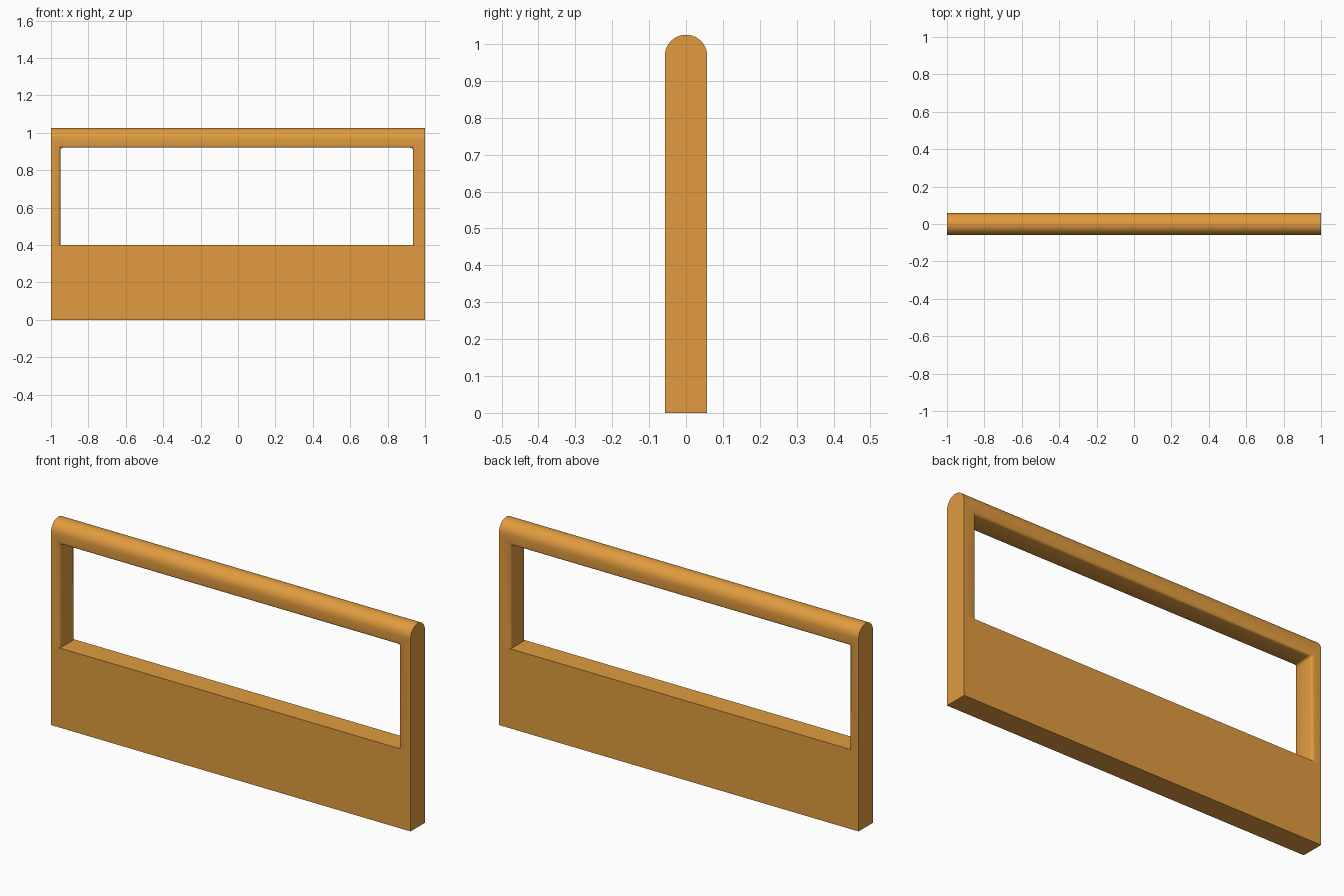
import bpy, bmesh
from math import sin, cos, pi, radians

if "Cube" in bpy.data.objects:
    bpy.data.objects.remove(bpy.data.objects["Cube"])

HALF_Y = 0.0575
PANEL_TOP = 0.4
RAIL_TOP, RAIL_BOTTOM = 1.025, 0.92

orange = bpy.data.materials.new("orange")
orange.diffuse_color = (0.75, 0.33, 0.05, 1)
orange.use_nodes = True
orange.node_tree.nodes["Principled BSDF"].inputs["Base Color"].default_value = orange.diffuse_color


def box(name, x0, x1, y0, y1, z0, z1):
    bpy.ops.mesh.primitive_cube_add(size=1, location=((x0 + x1) / 2, (y0 + y1) / 2, (z0 + z1) / 2))
    ob = bpy.context.object
    ob.name = name
    ob.scale = (x1 - x0, y1 - y0, z1 - z0)
    bpy.ops.object.transform_apply(location=True, rotation=False, scale=True)
    return ob


def finish(ob):
    ob.data.materials.clear()
    ob.data.materials.append(orange)
    bpy.ops.object.select_all(action='DESELECT')
    ob.select_set(True)
    bpy.context.view_layer.objects.active = ob
    bpy.ops.object.shade_smooth_by_angle(angle=radians(35))


# Lower solid panel
panel = box("lower_panel", -1, 1, -HALF_Y, HALF_Y, 0, PANEL_TOP)
finish(panel)

# Upper frame: round-topped slab, extruded along x
n = 20
profile = [(-HALF_Y, PANEL_TOP)]
for i in range(n + 1):
    a = pi - pi * i / n
    profile.append((HALF_Y * cos(a), RAIL_TOP - HALF_Y + HALF_Y * sin(a)))
profile.append((HALF_Y, PANEL_TOP))
bm = bmesh.new()
face = bm.faces.new([bm.verts.new((-1, y, z)) for y, z in profile])
ext = bmesh.ops.extrude_face_region(bm, geom=[face])
bmesh.ops.translate(bm, vec=(2, 0, 0), verts=[g for g in ext["geom"] if isinstance(g, bmesh.types.BMVert)])
bmesh.ops.recalc_face_normals(bm, faces=bm.faces)
mesh = bpy.data.meshes.new("handrail_frame")
bm.to_mesh(mesh)
bm.free()
frame = bpy.data.objects.new("handrail_frame", mesh)
bpy.context.collection.objects.link(frame)

# Window opening between the posts
cutter = box("window_cutter", -0.95, 0.935, -0.2, 0.2, 0.2, RAIL_BOTTOM)
cutter.hide_render = True
bpy.context.view_layer.objects.active = frame
cut = frame.modifiers.new("window", 'BOOLEAN')
cut.operation = 'DIFFERENCE'
cut.solver = 'EXACT'
cut.object = cutter
bpy.ops.object.modifier_apply(modifier="window")
bpy.data.objects.remove(cutter)

# Soften the inner edges of the opening
bm = bmesh.new()
bm.from_mesh(frame.data)
inner = [e for e in bm.edges
         if all(abs(v.co.x) < 0.96 and v.co.z < 0.93 for v in e.verts)
         and any(v.co.z > 0.9 for v in e.verts)]
bmesh.ops.bevel(bm, geom=inner, offset=0.013, segments=3, profile=0.5, affect='EDGES')
bm.to_mesh(frame.data)
bm.free()
finish(frame)
